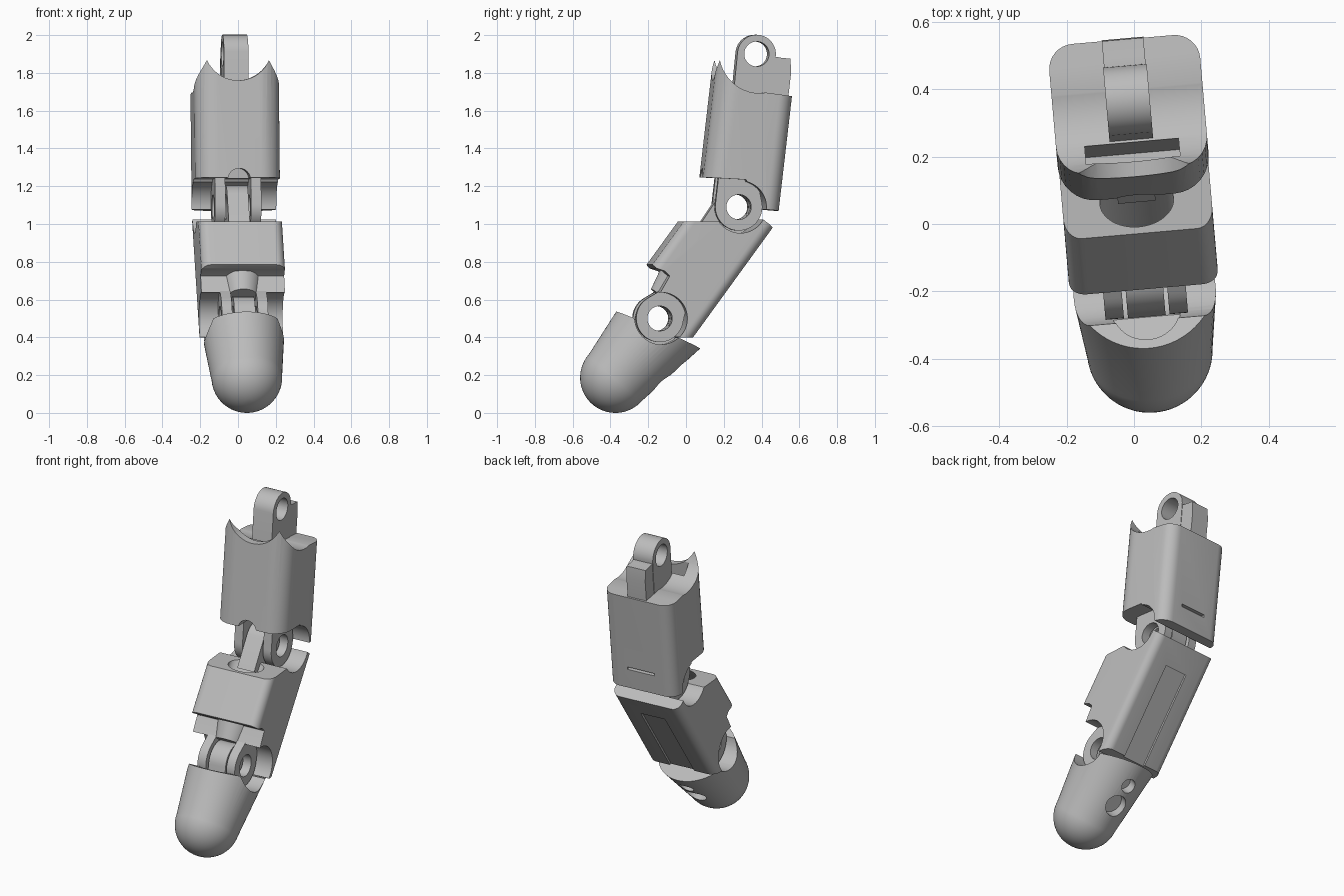
import bpy, math
from mathutils import Vector, Matrix, geometry

if "Cube" in bpy.data.objects:
    bpy.data.objects.remove(bpy.data.objects["Cube"], do_unlink=True)

grey = bpy.data.materials.new("plain grey")
grey.use_nodes = True
colour = (0.5, 0.5, 0.5, 1)
grey.diffuse_color = colour
grey.node_tree.nodes["Principled BSDF"].inputs["Base Color"].default_value = colour

parts = []


def side(u, v, w):
    """Side profile: u is y, v is z, extruded along x."""
    return Vector((w, u, v))


def frame(y, z, dy, dz):
    """Section across a direction in the yz plane, extruded along it."""
    n = math.hypot(dy, dz)
    dy, dz = dy / n, dz / n
    return lambda u, v, w: Vector((u, y + v * dz + w * dy, z - v * dy + w * dz))


def make(name, verts, faces):
    mesh = bpy.data.meshes.new(name)
    mesh.from_pydata(verts, [], faces)
    mesh.materials.append(grey)
    ob = bpy.data.objects.new(name, mesh)
    bpy.context.collection.objects.link(ob)
    bpy.context.view_layer.objects.active = ob
    ob.select_set(True)
    bpy.ops.object.mode_set(mode='EDIT')
    bpy.ops.mesh.select_all(action='SELECT')
    bpy.ops.mesh.normals_make_consistent(inside=False)
    bpy.ops.object.mode_set(mode='OBJECT')
    ob.select_set(False)
    return ob


def loft(name, rings):
    n = len(rings[0])
    verts = [p for ring in rings for p in ring]
    faces = [list(range(n)), list(range(len(verts) - n, len(verts)))]
    for r in range(len(rings) - 1):
        for i in range(n):
            j = (i + 1) % n
            faces.append([r * n + i, r * n + j, r * n + n + j, r * n + n + i])
    return make(name, verts, faces)


def prism(name, pts, lo, hi, place=side):
    return loft(name, [[place(u, v, w) for u, v in pts] for w in (lo, hi)])


def circle(c, r, n=48):
    return [(c[0] + r * math.cos(2 * math.pi * i / n),
             c[1] + r * math.sin(2 * math.pi * i / n)) for i in range(n)]


def rounded(hw, hd, back, front, n=8):
    """Rectangle with separate back and front corner radii."""
    pts = []
    for q, (sx, sy) in enumerate([(1, 1), (-1, 1), (-1, -1), (1, -1)]):
        r = back if sy > 0 else front
        for i in range(n + 1):
            a = math.pi / 2 * (q + i / n)
            pts.append((sx * (hw - r) + r * math.cos(a), sy * (hd - r) + r * math.sin(a)))
    return pts


def box(hu, hv):
    return [(-hu, -hv), (hu, -hv), (hu, hv), (-hu, hv)]


def boolean(ob, tool, kind='DIFFERENCE'):
    mod = ob.modifiers.new("cut", 'BOOLEAN')
    mod.object, mod.operation, mod.solver = tool, kind, 'EXACT'
    bpy.context.view_layer.objects.active = ob
    bpy.ops.object.modifier_apply(modifier=mod.name)
    bpy.data.objects.remove(tool, do_unlink=True)


def bore(ob, c, r):
    boolean(ob, prism("cutter", circle(c, r), -1, 1))


def plate(name, c, r, extra, lo, hi):
    """Eye plate: a disc blended into a root, with a pin hole."""
    pts = [Vector(p) for p in circle(c, r) + extra]
    ob = prism(name, [tuple(pts[i]) for i in geometry.convex_hull_2d(pts)], lo, hi)
    bore(ob, c, PIN)
    parts.append(ob)


PIN, GAP = 0.066, 0.138
knuckle, middle, tip = (0.37, 1.9), (0.27, 1.09), (-0.15, 0.5)

# Upper segment shell
axis_a = frame(0.32, 1.5, 0.07, 0.6)
upper = prism("upper_segment", rounded(0.225, 0.208, 0.075, 0.11), -0.6, 0.6, axis_a)
boolean(upper, prism("cutter", [(0.03, 1.25), (0.3, 1.235), (0.38, 1.08), (0.55, 1.063),
        (0.6, 1.67), (0.37, 1.7), (0.37, 1.9), (0.1, 1.9)], -0.4, 0.4), 'INTERSECT')
bore(upper, knuckle, 0.207)
bore(upper, middle, GAP)
boolean(upper, prism("cutter", circle((0, 0), 0.18), -0.3, 0.3, frame(0.2, 1.94, 1, 0)))
# Shallow arched notch and cord pocket
arch = [(-0.06, 0.2), (0.06, 0.2)] + [(0.06 * math.cos(a * math.pi / 12),
        -0.06 * math.sin(a * math.pi / 12)) for a in range(13)]
boolean(upper, prism("cutter", arch, -0.2, 0.03, frame(0.16, 1.235, 1, 0)))
boolean(upper, prism("cutter", box(0.14, 0.03), -0.3, 0.3, frame(0.215, 1.75, 0.07, 0.6)))
boolean(upper, prism("cutter", box(0.09, 0.008), -0.02, 0.1, frame(0.49, 1.2, 1, -0.1)))
parts.append(upper)

# Upper eye and its rear web
plate("upper_eye", knuckle, 0.102, [(0.246, 1.68), (0.45, 1.66)], -0.065, 0.065)
web = prism("upper_eye_web", [(0.38, 1.6), (0.39, 1.88), (0.475, 1.885), (0.5, 1.88),
            (0.55, 1.875), (0.553, 1.8), (0.53, 1.6)], -0.062, 0.062)
bore(web, knuckle, PIN)
parts.append(web)

# Middle segment shell
axis_b = frame(0.077, 0.816, 0.59, 0.81)
mid = prism("middle_segment", rounded(0.222, 0.201, 0.05, 0.05), -0.7, 0.6, axis_b)
boolean(mid, prism("cutter", [(-0.1, 1.012), (0.27, 1.015), (0.36, 1.05), (0.39, 1.025),
        (0.5, 0.94), (0.05, 0.37), (0.02, 0.4), (-0.05, 0.4), (-0.15, 0.5), (-0.2, 0.58),
        (-0.154, 0.64), (-0.105, 0.725), (-0.13, 0.75), (-0.175, 0.765), (-0.2, 0.79),
        (-0.22, 0.83)], -0.4, 0.4), 'INTERSECT')
bore(mid, middle, GAP)
bore(mid, tip, GAP)
# Cord funnel in the ledge and shallow groove down the back
oval = [(u * 0.11, v * 0.062) for u, v in circle((0, 0), 1)]
boolean(mid, prism("cutter", oval, -0.3, 0.2, frame(0.07, 1.015, 0.59, 0.81)))
boolean(mid, prism("cutter", box(0.08, 0.013), -0.6, 0.2, frame(0.24, 0.697, 0.59, 0.81)))
parts.append(mid)

# Cord guide tapering out below the raised block
guide_at = frame(-0.117, 0.606, 0.59, 0.81)
parts.append(loft("cord_guide", [[guide_at(u, v, w) for u, v in circle((0, 0), r)]
                                 for w, r in ((0, 0.085), (0.16, 0.115))]))

# Eyes and forks of the two lower joints
plate("middle_eye", middle, 0.115, [(0.065, 0.99), (0.24, 0.9)], -0.056, 0.056)
plate("tip_eye", tip, 0.115, [(-0.28, 0.42), (-0.1, 0.3)], -0.056, 0.056)
for s, label in ((1, "left"), (-1, "right")):
    lo, hi = sorted((s * 0.068, s * 0.123))
    plate("middle_fork_" + label, middle, 0.125, [(0.165, 1.27), (0.36, 1.27)], lo, hi)
    plate("tip_fork_" + label, tip, 0.125, [(-0.15, 0.645), (0.0, 0.6)], lo, hi)

# Fingertip: round nose widening to an oval rim
N, nose, R = 64, Vector((0, -0.375, 0.187)), 0.187
d = Vector((0, 0.66, 0.75)).normalized()
n = Vector((0, d.z, -d.y))
rings = []
for k in range(1, 17):
    a = math.pi / 2 * k / 16
    c = nose - d * R * math.cos(a)
    rings.append([c + Vector((x, 0, 0)) + n * y for x, y in circle((0, 0), R * math.sin(a), N)])
rim = Vector((0, 0.222, -0.098)).normalized()
rings.append([Vector((x * 0.22, -0.148, 0.438)) + rim * (y * 0.243)
              for x, y in circle((0, 0), 1, N)])
cap = loft("fingertip", rings)
bore(cap, tip, GAP)
boolean(cap, prism("cutter", circle((0, 0), 0.1), -0.05, 0.2, frame(-0.25, 0.49, 0.4, 0.9)))
# Two holes under the fingertip
for y, z, r in ((-0.13, 0.16, 0.065), (-0.03, 0.25, 0.043)):
    boolean(cap, prism("cutter", circle((0, 0), r), -0.06, 0.15, frame(y, z, 0.65, -0.76)))
parts.append(cap)

# Turn the whole finger slightly, centre it and shade it
turn = Matrix.Translation((0.014, 0, 0)) @ Matrix.Rotation(math.radians(5), 4, 'Z')
bpy.ops.object.select_all(action='DESELECT')
for ob in parts:
    ob.data.transform(turn)
    ob.select_set(True)
bpy.context.view_layer.objects.active = parts[0]
bpy.ops.object.shade_smooth_by_angle(angle=math.radians(30))
